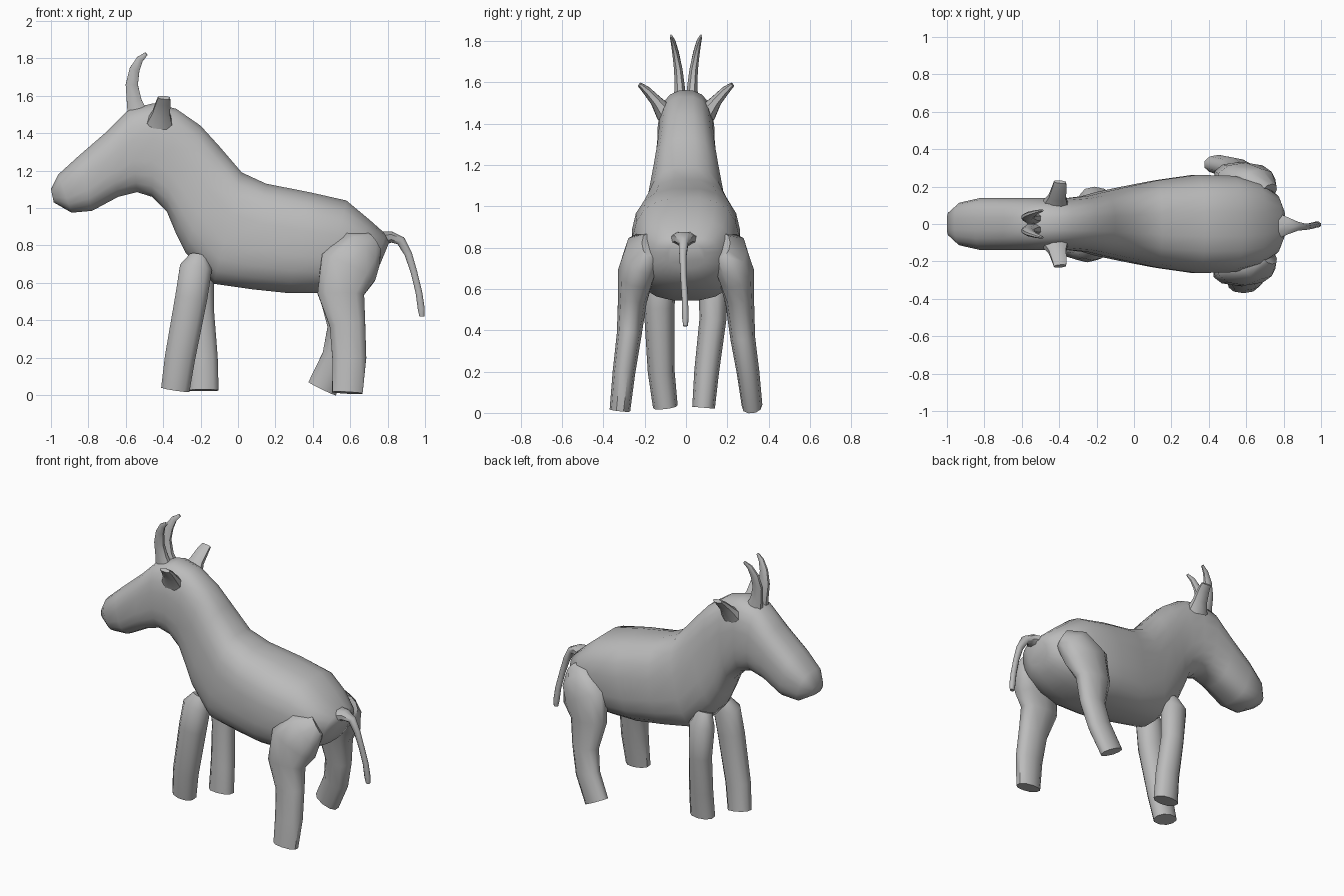
import bpy, bmesh, math
from mathutils import Vector

if "Cube" in bpy.data.objects:
    bpy.data.objects.remove(bpy.data.objects["Cube"], do_unlink=True)

grey = bpy.data.materials.new("plain grey")
grey.use_nodes = True
grey.diffuse_color = (0.5, 0.5, 0.5, 1)
grey.node_tree.nodes["Principled BSDF"].inputs["Base Color"].default_value = (0.5, 0.5, 0.5, 1)


def ring(centre, u, v, sides, power=1.0):
    """Closed loop of points round a centre; a power below 1 makes it boxier."""
    points = []
    for i in range(sides):
        t = math.tau * (i + 0.5) / sides
        c, s = math.cos(t), math.sin(t)
        points.append(centre + u * math.copysign(abs(c) ** power, c)
                      + v * math.copysign(abs(s) ** power, s))
    return points


def skin(name, rings, sharp=50):
    """Join loops into a capped, smooth tube."""
    bm = bmesh.new()
    loops = [[bm.verts.new(p) for p in r] for r in rings]
    n = len(loops[0])
    for a, b in zip(loops, loops[1:]):
        for i in range(n):
            j = (i + 1) % n
            bm.faces.new((a[i], a[j], b[j], b[i]))
    bm.faces.new(loops[0])
    bm.faces.new(loops[-1])
    bmesh.ops.recalc_face_normals(bm, faces=bm.faces)
    mesh = bpy.data.meshes.new(name)
    bm.to_mesh(mesh)
    bm.free()
    mesh.materials.append(grey)
    obj = bpy.data.objects.new(name, mesh)
    bpy.context.collection.objects.link(obj)
    bpy.ops.object.select_all(action="DESELECT")
    obj.select_set(True)
    bpy.context.view_layer.objects.active = obj
    bpy.ops.object.shade_smooth_by_angle(angle=math.radians(sharp))
    return obj


def limb(name, path, side=1, sides=10, ref=(0, 1, 0), sharp=50):
    """Tube along (x, y, z, depth, width); width runs along ref."""
    pts = [Vector((x, y * side, z)) for x, y, z, d, w in path]
    rings = []
    for i, (p, row) in enumerate(zip(pts, path)):
        tangent = (pts[min(i + 1, len(pts) - 1)] - pts[max(i - 1, 0)]).normalized()
        across = Vector(ref)
        across = (across - tangent * across.dot(tangent)).normalized()
        rings.append(ring(p, tangent.cross(across) * row[3], across * row[4], sides, 0.9))
    return skin(name, rings, sharp)


# Head, neck and torso: top x, top z, bottom x, bottom z, half width
body = [
    (-1.0, 1.1, -.985, 1.03, .06),
    (-.96, 1.18, -.89, .975, .115),
    (-.85, 1.28, -.78, .985, .14),
    (-.7, 1.41, -.64, 1.06, .14),
    (-.58, 1.53, -.54, 1.085, .14),
    (-.45, 1.56, -.46, 1.06, .14),
    (-.33, 1.53, -.38, .98, .14),
    (-.2, 1.44, -.33, .86, .15),
    (-.1, 1.33, -.28, .76, .17),
    (.02, 1.19, -.13, .595, .2),
    (.15, 1.13, .08, .565, .235),
    (.38, 1.085, .27, .545, .265),
    (.58, 1.04, .45, .545, .26),
    (.7, .94, .6, .58, .23),
    (.79, .86, .72, .64, .16),
    (.81, .82, .76, .7, .09),
]
rings = []
for tx, tz, bx, bz, w in body:
    top, bottom = Vector((tx, 0, tz)), Vector((bx, 0, bz))
    # A half-step offset in ring() shortens the spine, so stretch it back
    half = (top - bottom) / 2 / math.cos(math.pi / 20) ** 0.75
    rings.append(ring((top + bottom) / 2, half, Vector((0, w, 0)), 20, 0.75))
skin("body", rings, 60)

# Fore legs, one stepping forward
limb("fore_leg_near", [
    (-.21, -.1, .74, .05, .05), (-.225, -.12, .68, .09, .075),
    (-.25, -.13, .52, .09, .075), (-.31, -.12, .2, .085, .065),
    (-.335, -.1, .03, .08, .06)])
limb("fore_leg_far", [
    (-.21, .1, .74, .05, .05), (-.21, .13, .66, .085, .07),
    (-.2, .13, .45, .075, .065), (-.185, .1, .2, .08, .06),
    (-.185, .085, .025, .085, .055)])

# Hind legs with heavy thighs
thigh = [(.72, .17, .81, .07, .05), (.66, .21, .77, .13, .09),
         (.59, .24, .68, .165, .09)]
limb("hind_leg_near", [(x, -y, z, d, w) for x, y, z, d, w in thigh] + [
    (.55, -.26, .54, .13, .07), (.585, -.275, .38, .1, .06),
    (.595, -.3, .2, .095, .055), (.585, -.32, .012, .085, .05)])
limb("hind_leg_far", thigh + [
    (.55, .26, .54, .125, .07), (.565, .275, .36, .09, .06),
    (.53, .3, .2, .085, .055), (.45, .32, .035, .085, .05)])

# Horns and ears
for side, label in ((-1, "near"), (1, "far")):
    limb("horn_" + label, [
        (-.535, .03, 1.5, .06, .035), (-.555, .03, 1.57, .043, .027),
        (-.568, .037, 1.66, .035, .022), (-.553, .05, 1.74, .029, .017),
        (-.525, .062, 1.795, .02, .012), (-.49, .073, 1.825, .01, .006)],
        side, 8)
    limb("ear_" + label, [
        (-.42, .1, 1.45, .05, .075), (-.41, .145, 1.51, .03, .05),
        (-.4, .19, 1.56, .022, .042), (-.395, .225, 1.59, .012, .035)],
        side, 8, (1, 0, 0))

# Tail
limb("tail", [
    (.74, -.01, .83, .05, .09), (.82, -.01, .845, .032, .05),
    (.87, -.012, .825, .027, .025), (.91, -.015, .755, .022, .018),
    (.94, -.012, .66, .019, .016), (.967, -.005, .55, .019, .016),
    (.98, -.003, .46, .02, .017), (.983, -.002, .42, .014, .012)], 1, 8)
